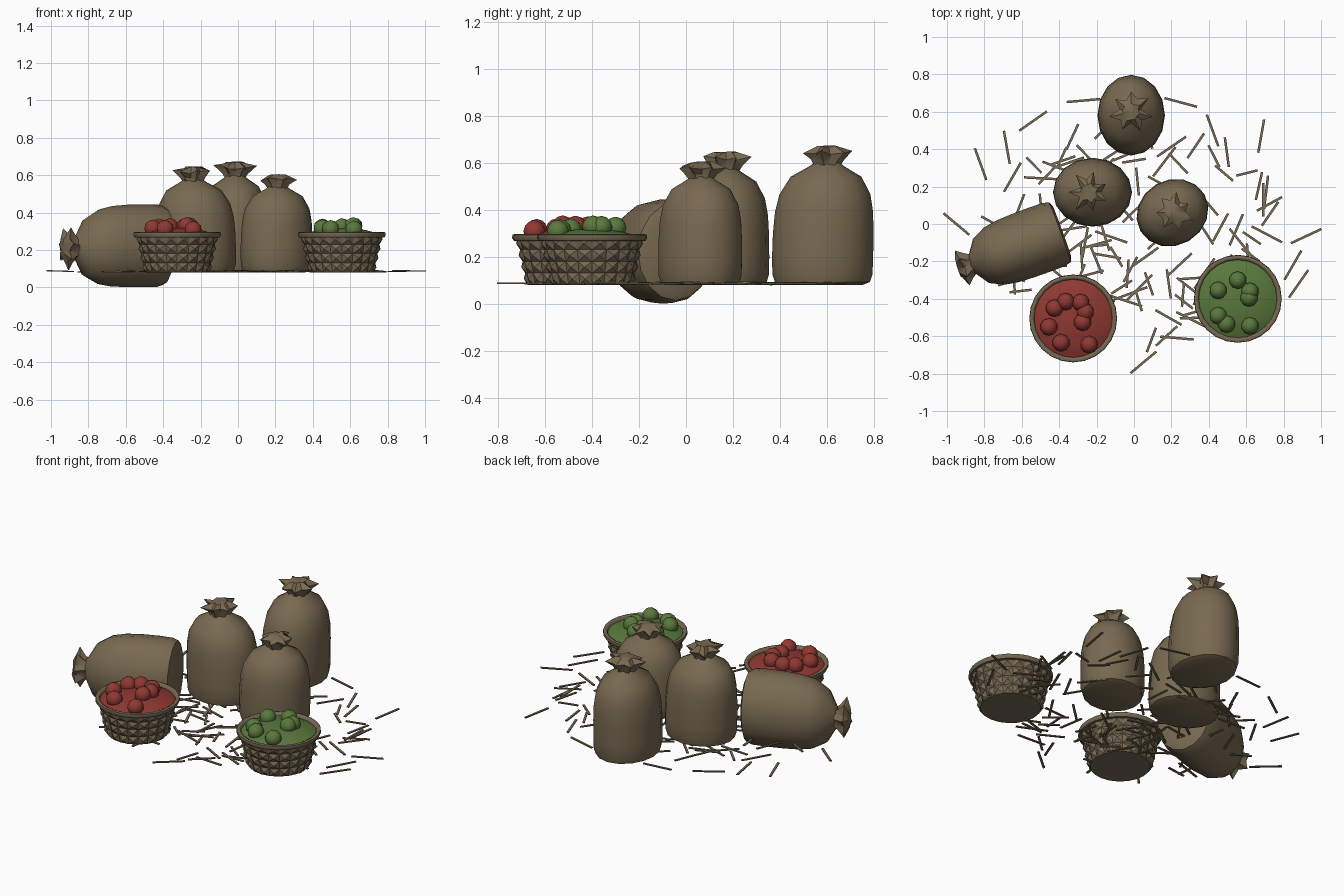
import bpy, bmesh, math, random
from mathutils import Matrix, Vector

random.seed(11)
cube = bpy.data.objects.get("Cube")
if cube:
    bpy.data.objects.remove(cube, do_unlink=True)

GROUND = 0.08


def material(name, rgb):
    m = bpy.data.materials.new(name)
    m.use_nodes = True
    m.diffuse_color = (*rgb, 1)
    bsdf = next(n for n in m.node_tree.nodes if n.type == 'BSDF_PRINCIPLED')
    bsdf.inputs["Base Color"].default_value = (*rgb, 1)
    bsdf.inputs["Roughness"].default_value = 0.9
    return m


BURLAP = material("burlap", (0.19, 0.143, 0.083))
WICKER = material("wicker", (0.18, 0.14, 0.085))
STRAW = material("straw", (0.19, 0.15, 0.092))
RED = material("red_fruit", (0.28, 0.04, 0.032))
GREEN = material("green_fruit", (0.1, 0.19, 0.046))


def finish(bm, name, mat, matrix=Matrix(), smooth=None):
    bmesh.ops.recalc_face_normals(bm, faces=bm.faces)
    me = bpy.data.meshes.new(name)
    bm.to_mesh(me)
    bm.free()
    me.materials.append(mat)
    ob = bpy.data.objects.new(name, me)
    bpy.context.collection.objects.link(ob)
    ob.matrix_world = matrix
    if smooth:
        bpy.ops.object.select_all(action='DESELECT')
        ob.select_set(True)
        bpy.context.view_layer.objects.active = ob
        bpy.ops.object.shade_smooth_by_angle(angle=math.radians(smooth))
    return ob


def skin(bm, rings, cap_start=False, cap_end=False):
    """Join rings of points with quads, optionally closing the ends."""
    loops = [[bm.verts.new(p) for p in ring] for ring in rings]
    n = len(loops[0])
    for a, b in zip(loops, loops[1:]):
        for i in range(n):
            j = (i + 1) % n
            bm.faces.new((a[i], a[j], b[j], b[i]))
    if cap_start:
        bm.faces.new(loops[0])
    if cap_end:
        bm.faces.new(loops[-1])


def circle(r, z, n, squash=1.0, shift=0.0):
    steps = [math.tau * i / n for i in range(n)]
    return [(r * math.cos(t) + shift, r * squash * math.sin(t), z) for t in steps]


# Sacks: bulging body plus a gathered, flared top
BODY = [(0.80, 0), (0.94, 0.012), (0.99, 0.045), (1, 0.12), (0.995, 0.22),
        (0.97, 0.31), (0.90, 0.385), (0.70, 0.46), (0.34, 0.505), (0.25, 0.52)]


def star(r_out, r_in, z, shift, points=7, wobble=0.012):
    ring = []
    for i in range(points * 2):
        t = math.tau * i / (points * 2)
        r = (r_in if i % 2 else r_out) + random.uniform(-wobble, wobble)
        ring.append((r * math.cos(t) + shift, r * math.sin(t),
                     z + random.uniform(-wobble, wobble)))
    return ring


def sack(name, matrix, radius=0.215, squash=0.84, lean=0.02):
    bm = bmesh.new()
    skin(bm, [circle(r * radius, z, 16, squash, lean * (z / 0.52) ** 2)
              for r, z in BODY], cap_start=True, cap_end=True)
    finish(bm, name + "_body", BURLAP, matrix, 40)
    bm = bmesh.new()
    skin(bm, [circle(0.055, 0.505, 14, 1, lean),
              star(0.072, 0.05, 0.53, lean, wobble=0.004),
              star(0.108, 0.065, 0.562, lean),
              star(0.05, 0.042, 0.588, lean, wobble=0.006),
              circle(0.012, 0.592, 14, 1, lean)], cap_end=True)
    finish(bm, name + "_gathered_top", BURLAP, matrix, 35)


def place(x, y, z, turn, scale=(1, 1, 1), tip=0):
    return (Matrix.Translation((x, y, z)) @ Matrix.Rotation(math.radians(turn), 4, 'Z')
            @ Matrix.Rotation(math.radians(tip), 4, 'Y') @ Matrix.Diagonal((*scale, 1)))


sack("back_sack", place(-0.015, 0.58, GROUND, 90))
sack("middle_sack", place(-0.22, 0.17, GROUND, 180, (0.98, 1.02, 0.955)))
sack("front_sack", place(0.205, 0.06, GROUND, 30, (0.92, 0.97, 0.885)), lean=0.01)
sack("lying_sack", place(-0.385, -0.04, 0.222, 200, (1.03, 1, 1), tip=89))


# Baskets: woven wall of raised diamonds, rolled rim, heaped filling and fruit
RIM = [(0.205, 0.185), (0.228, 0.188), (0.235, 0.2), (0.233, 0.213),
       (0.222, 0.217), (0.212, 0.212), (0.205, 0.185)]
HEAP = [(0.216, 0.195), (0.18, 0.212), (0.13, 0.226), (0.07, 0.236), (0.02, 0.238)]


def heap_height(r):
    for (r0, z0), (r1, z1) in zip(HEAP, HEAP[1:]):
        if r >= r1:
            return z0 + (z1 - z0) * (r0 - r) / (r0 - r1)
    return HEAP[-1][1]


def basket(name, x, y, mat, fruit):
    at = Matrix.Translation((x, y, GROUND))
    bm = bmesh.new()
    rows = 4
    skin(bm, [circle(0.168 + 0.044 * i / rows, 0.2 * i / rows, 20) for i in range(rows + 1)])
    bmesh.ops.recalc_face_normals(bm, faces=bm.faces)
    for poked in bmesh.ops.poke(bm, faces=bm.faces[:])["verts"]:
        out = Vector((poked.co.x, poked.co.y, 0)).normalized()
        poked.co += out * 0.016
    bm.faces.new([bm.verts.new(p) for p in circle(0.168, 0, 20)])
    finish(bm, name + "_woven_wall", WICKER, at)

    bm = bmesh.new()
    skin(bm, [circle(r, z, 24) for r, z in RIM])
    bmesh.ops.remove_doubles(bm, verts=bm.verts, dist=0.0001)
    finish(bm, name + "_rim", WICKER, at, 50)

    bm = bmesh.new()
    skin(bm, [circle(r, z, 24) for r, z in HEAP], cap_end=True)
    finish(bm, name + "_filling", mat, at, 40)

    bm = bmesh.new()
    for fx, fy in fruit:
        z = heap_height(math.hypot(fx, fy)) + 0.012
        bmesh.ops.create_icosphere(bm, subdivisions=2, radius=0.047,
                                   matrix=Matrix.Translation((fx, fy, z)))
    finish(bm, name + "_fruit", mat, at, 40)


basket("red_basket", -0.325, -0.505, RED,
       [(-0.1, 0.055), (-0.04, 0.09), (0.04, 0.085), (0.065, 0.035),
        (0.05, -0.02), (-0.13, -0.045), (-0.065, -0.13), (0.085, -0.14)])
basket("green_basket", 0.555, -0.4, GREEN,
       [(0, 0.1), (0.065, 0.04), (0.06, 0.005), (-0.105, 0.045),
        (-0.105, -0.09), (-0.06, -0.135), (0.065, -0.145)])


# Loose straw scattered over the ground
def straw(bm, x, y, turn, length):
    m = place(x, y, GROUND + random.uniform(0.003, 0.01), turn,
              (length, 0.013, 0.006), tip=random.uniform(-1.5, 1.5))
    bmesh.ops.create_cube(bm, size=1, matrix=m)


bm = bmesh.new()
for x, y, turn in [(0.92, -0.065, 25), (0.88, -0.32, 55), (0.85, -0.22, 60),
                   (0.69, 0.13, 90), (-0.82, 0.32, 110), (-0.68, 0.41, 100),
                   (-0.54, 0.55, 35), (-0.65, 0.25, 60), (-0.95, 0.0, 140),
                   (0.25, 0.65, 165), (-0.27, 0.66, 5), (0.05, -0.74, 40),
                   (0.42, 0.5, 110), (0.68, 0.47, 80), (0.23, -0.61, 175)]:
    straw(bm, x, y, turn, 0.18)
for i in range(135):
    t = random.uniform(0, math.tau)
    r = math.sqrt(random.uniform(0.02, 1))
    straw(bm, 0.02 + 0.76 * r * math.cos(t), -0.06 + 0.62 * r * math.sin(t),
          random.uniform(0, 180), random.uniform(0.11, 0.2))
finish(bm, "scattered_straw", STRAW)
